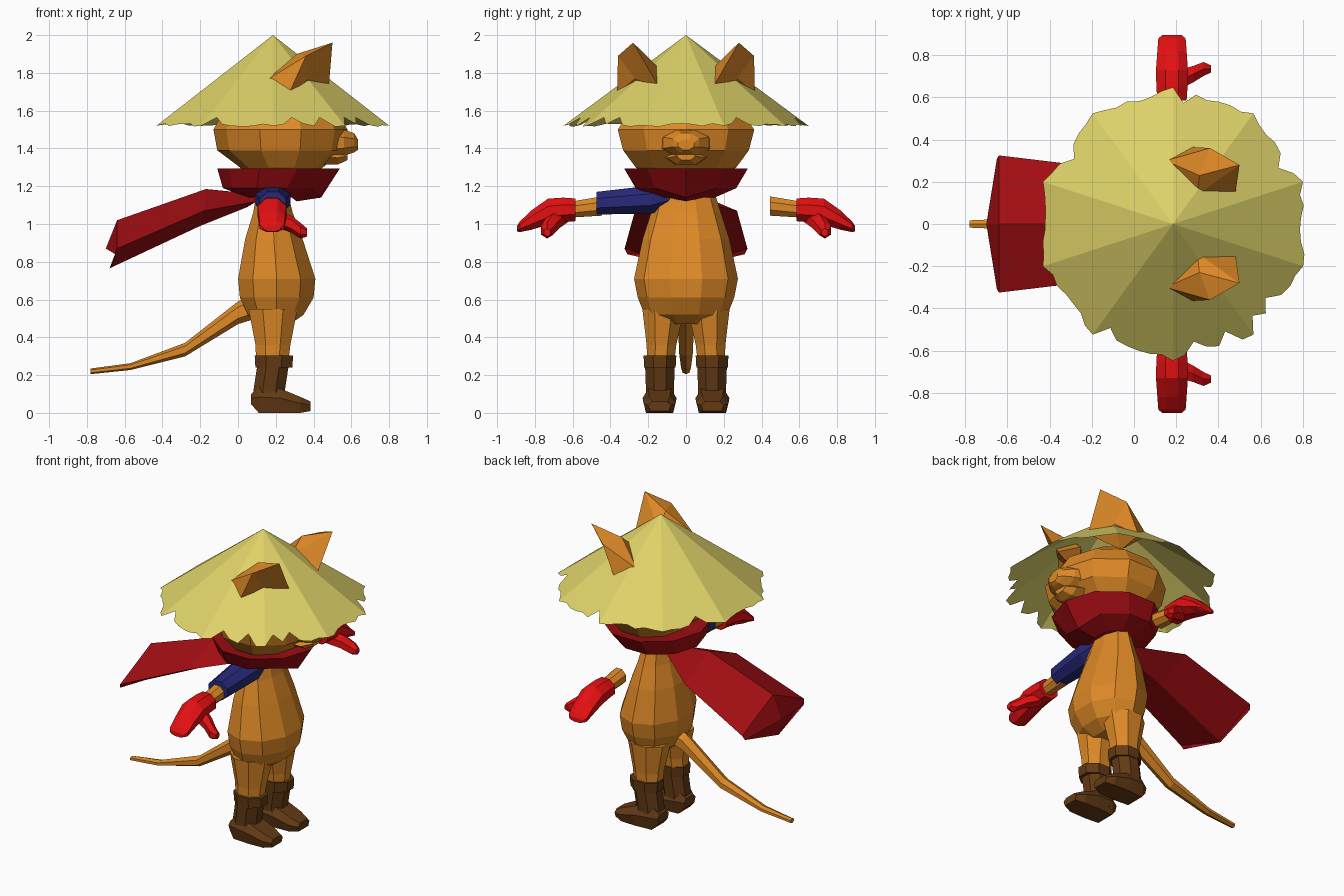
import bpy, bmesh, math, random
from mathutils import Vector

random.seed(4)


def material(name, rgb):
    m = bpy.data.materials.new(name)
    m.diffuse_color = (*rgb, 1)
    return m


FUR = material("orange fur", (0.73, 0.25, 0.02))
STRAW = material("straw", (0.73, 0.64, 0.14))
GLOVE = material("bright red", (0.78, 0.005, 0.006))
CLOTH = material("dark red cloth", (0.36, 0.004, 0.006))
BLUE = material("navy blue", (0.02, 0.022, 0.19))
LEATHER = material("brown leather", (0.125, 0.042, 0.007))


def make(name, verts, faces, mat, fix=True):
    me = bpy.data.meshes.new(name)
    me.from_pydata([tuple(v) for v in verts], [], faces)
    if fix:
        bm = bmesh.new()
        bm.from_mesh(me)
        bmesh.ops.recalc_face_normals(bm, faces=bm.faces)
        bm.to_mesh(me)
        bm.free()
    me.materials.append(mat)
    ob = bpy.data.objects.new(name, me)
    bpy.context.collection.objects.link(ob)
    return ob


def ring(axis, c, a, b, n, turn=0.5):
    """Ellipse round c, square to the axis, radii a and b."""
    pts = []
    for i in range(n):
        t = 2 * math.pi * (i + turn) / n
        u, v = a * math.cos(t), b * math.sin(t)
        off = {"z": (u, v, 0), "y": (u, 0, v), "x": (0, u, v)}[axis]
        pts.append(Vector(c) + Vector(off))
    return pts


def loft(name, rings, mat, caps=True):
    n = len(rings[0])
    verts = [p for r in rings for p in r]
    faces = [(k * n + i, k * n + (i + 1) % n, (k + 1) * n + (i + 1) % n, (k + 1) * n + i)
             for k in range(len(rings) - 1) for i in range(n)]
    if caps:
        faces += [tuple(range(n)), tuple(range(len(verts) - n, len(verts)))]
    return make(name, verts, faces, mat)


# Straw hat: ten-sided cone with a frayed rim
apex = Vector((0.185, 0, 2.0))
corners = [p for p in ring("z", (0.185, 0, 1.515), 0.655, 0.655, 10)]
rim = []
for i in range(10):
    a, b = corners[i], corners[(i + 1) % 10]
    for k in range(7):
        f = random.uniform(0.965, 1.0)
        if k and random.random() < 0.1:
            f = 0.90
        rim.append(apex + (a.lerp(b, k / 7) - apex) * (f if k else 0.99))
n = len(rim)
make("straw_hat", [apex] + rim, [(0, i + 1, (i + 1) % n + 1) for i in range(n)], STRAW)

# Head and muzzle
loft("head", [ring("z", (x, 0, z), rx, ry, 10, 0) for x, z, rx, ry in (
    (0.21, 1.20, 0.12, 0.15), (0.23, 1.30, 0.22, 0.28), (0.225, 1.39, 0.335, 0.35),
    (0.225, 1.50, 0.355, 0.38), (0.22, 1.61, 0.29, 0.30), (0.20, 1.73, 0.12, 0.13))], FUR)
loft("muzzle", [ring("x", (x, 0, z), ry, rz, 8) for x, z, ry, rz in (
    (0.42, 1.43, 0.17, 0.10), (0.56, 1.43, 0.125, 0.075), (0.615, 1.43, 0.075, 0.055),
    (0.635, 1.42, 0.045, 0.03))], FUR)
loft("lower_jaw", [ring("x", (x, 0, z), ry, rz, 6, 0) for x, z, ry, rz in (
    (0.40, 1.36, 0.13, 0.05), (0.53, 1.35, 0.10, 0.04), (0.58, 1.36, 0.05, 0.025))], FUR)

# Ears with a hollow front, poking through the hat
for side, s in (("left", 1), ("right", -1)):
    pts = [(0.48, 0.14, 1.72), (0.30, 0.138, 1.82), (0.50, 0.28, 1.96), (0.36, 0.36, 1.89),
           (0.27, 0.365, 1.69), (0.38, 0.27, 1.77), (0.15, 0.30, 1.76), (0.31, 0.23, 1.90),
           (0.27, 0.20, 1.66)]
    faces = [(0, 5, 2), (2, 5, 3), (3, 5, 4), (4, 5, 8), (5, 0, 8), (0, 2, 1), (1, 2, 7),
             (7, 2, 3), (1, 7, 6), (6, 7, 3), (6, 3, 4), (6, 4, 8), (1, 6, 8), (0, 1, 8)]
    make(side + "_ear", [(x, s * y, z) for x, y, z in pts], faces, FUR)

# Body
loft("body", [ring("z", (x, 0, z), rx, ry, 10) for x, z, rx, ry in (
    (0.19, 0.47, 0.09, 0.15), (0.20, 0.52, 0.155, 0.22), (0.205, 0.61, 0.205, 0.255),
    (0.205, 0.71, 0.215, 0.275), (0.19, 0.92, 0.16, 0.23), (0.185, 1.06, 0.11, 0.185),
    (0.18, 1.17, 0.085, 0.15), (0.18, 1.24, 0.07, 0.09))], FUR)

# Neck scarf with a point at the front
scarf = []
for x, z, rx, ry, drop in ((0.20, 1.27, 0.16, 0.19, 0), (0.215, 1.295, 0.325, 0.345, 0),
                           (0.18, 1.19, 0.26, 0.28, 0.05), (0.18, 1.14, 0.13, 0.16, 0.02)):
    r = ring("z", (x, 0, z), rx, ry, 10, 0)
    r[0].z -= drop
    scarf.append(r)
loft("neck_scarf", scarf, CLOTH)

# Cape flying out behind: lens-shaped sections (edge, top, edge, underside)
cape = []
for xe, xm, w, ze, zt, zb in ((0.10, 0.08, 0.06, 1.12, 1.16, 1.09),
                              (-0.18, -0.17, 0.27, 1.07, 1.185, 0.99),
                              (-0.64, -0.64, 0.325, 0.87, 1.02, 0.77)):
    cape.append([Vector(p) for p in ((xe, w, ze), (xm, 0, zt), (xe, -w, ze), (xm - 0.03, 0, zb))])
loft("cape", cape + [[Vector(p) for p in ((-0.65, 0.31, 0.84), (-0.70, 0, 0.87),
                                         (-0.65, -0.31, 0.84), (-0.68, 0, 0.765))]], CLOTH)

# Tail
loft("tail", [ring("x", (x, 0, z), a, b, 6) for x, z, a, b in (
    (0.08, 0.56, 0.055, 0.065), (0.0, 0.53, 0.05, 0.06), (-0.28, 0.335, 0.042, 0.036),
    (-0.57, 0.245, 0.03, 0.018), (-0.78, 0.22, 0.02, 0.015))], FUR)

# Single blue sleeve on the right arm
loft("right_sleeve", [ring("y", (x, y, z), a, b, 8) for x, y, z, a, b in (
    (0.18, -0.08, 1.15, 0.08, 0.06), (0.185, -0.18, 1.13, 0.10, 0.08),
    (0.185, -0.475, 1.11, 0.075, 0.065))], BLUE)

for side, s in (("left", 1), ("right", -1)):
    # Forearm and mitten with a thumb
    loft(side + "_forearm", [ring("y", (0.18, s * y, z), r, r, 8) for y, z, r in (
        (0.445, 1.095, 0.055), (0.62, 1.075, 0.045))], FUR)
    loft(side + "_glove", [ring("y", (0.18, s * y, z), a, b, 8) for y, z, a, b in (
        (0.585, 1.075, 0.075, 0.065), (0.65, 1.075, 0.08, 0.07), (0.73, 1.065, 0.082, 0.075),
        (0.82, 1.02, 0.075, 0.055), (0.88, 0.985, 0.07, 0.03), (0.895, 0.975, 0.05, 0.015))], GLOVE)
    loft(side + "_thumb", [ring("x", (x, s * y, z), a, b, 6) for x, y, z, a, b in (
        (0.18, 0.67, 1.04, 0.06, 0.05), (0.28, 0.71, 1.00, 0.045, 0.045),
        (0.33, 0.735, 0.965, 0.038, 0.042), (0.365, 0.735, 0.955, 0.02, 0.022))], GLOVE)

    # Leg and boot cuff
    loft(side + "_leg", [ring("z", (x, s * y, z), a, b, 8) for x, y, z, a, b in (
        (0.18, 0.135, 0.24, 0.09, 0.075), (0.185, 0.13, 0.36, 0.10, 0.085),
        (0.185, 0.12, 0.55, 0.14, 0.12))], FUR)
    loft(side + "_boot_cuff", [ring("z", (0.19, s * 0.138, z), a, b, 8) for z, a, b in (
        (0.24, 0.106, 0.09), (0.305, 0.11, 0.094))], LEATHER)

    # Boot shaft and foot
    loft(side + "_boot_shaft", [ring("z", (x, s * 0.138, z), a, b, 8) for x, z, a, b in (
        (0.18, 0.04, 0.11, 0.08), (0.165, 0.12, 0.09, 0.08), (0.185, 0.25, 0.09, 0.085))], LEATHER)
    foot = []
    for x, w, z0, z1 in ((0.07, 0.06, 0.045, 0.10), (0.11, 0.08, 0, 0.14), (0.22, 0.09, 0, 0.13),
                         (0.33, 0.085, 0, 0.085), (0.385, 0.06, 0.01, 0.06)):
        m = z0 + 0.6 * (z1 - z0)
        foot.append([Vector((x, s * 0.14 + a * w, z)) for a, z in (
            (-0.8, z0), (0.8, z0), (1, m), (0.65, z1), (-0.65, z1), (-1, m))])
    loft(side + "_boot_foot", foot, LEATHER)
